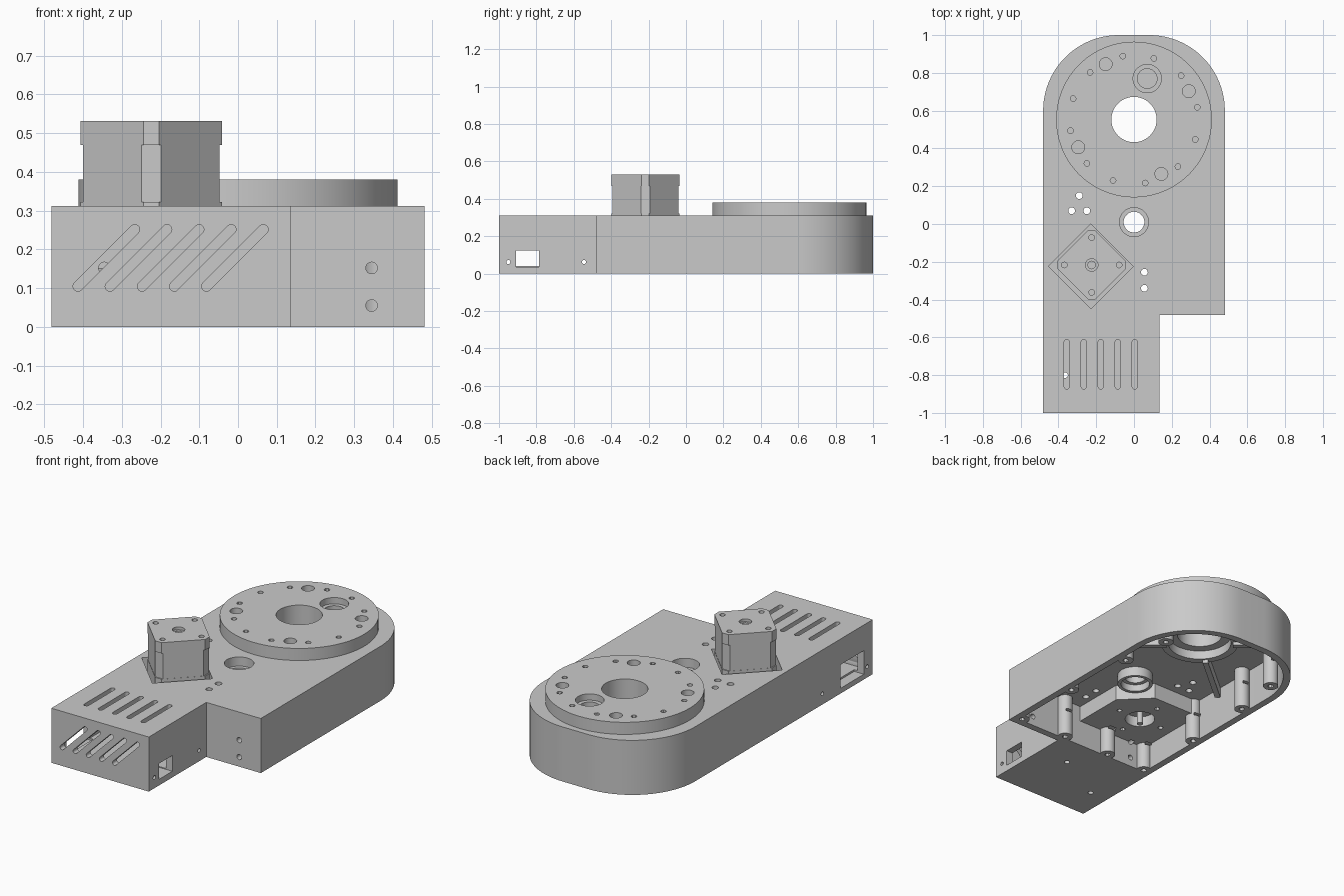
import bpy, bmesh
from math import sin, cos, pi, radians
from mathutils import Matrix, Vector

cube = bpy.data.objects.get("Cube")
if cube:
    bpy.data.objects.remove(cube, do_unlink=True)

grey = bpy.data.materials.new("light_grey")
grey.use_nodes = True
colour = (0.59, 0.59, 0.59, 1)
grey.diffuse_color = colour
grey.node_tree.nodes["Principled BSDF"].inputs["Base Color"].default_value = colour


def prism(name, pts, z0, z1):
    bm = bmesh.new()
    face = bm.faces.new([bm.verts.new((x, y, z0)) for x, y in pts])
    new = bmesh.ops.extrude_face_region(bm, geom=[face])["geom"]
    bmesh.ops.translate(bm, vec=(0, 0, z1 - z0),
                        verts=[v for v in new if isinstance(v, bmesh.types.BMVert)])
    bmesh.ops.recalc_face_normals(bm, faces=bm.faces)
    mesh = bpy.data.meshes.new(name)
    bm.to_mesh(mesh)
    bm.free()
    mesh.materials.append(grey)
    obj = bpy.data.objects.new(name, mesh)
    bpy.context.collection.objects.link(obj)
    return obj


def arc(cx, cy, r, a0, a1, n):
    return [(cx + r * cos(radians(a0 + (a1 - a0) * i / n)),
             cy + r * sin(radians(a0 + (a1 - a0) * i / n))) for i in range(n + 1)]


def cyl(x, y, r, z0, z1, n=24, name="cutter"):
    return prism(name, arc(x, y, r, 0, 360, n)[:-1], z0, z1)


def box(x0, x1, y0, y1, z0, z1, name="cutter"):
    return prism(name, [(x0, y0), (x1, y0), (x1, y1), (x0, y1)], z0, z1)


def slot(x, y0, y1, r, z0, z1):
    return prism("cutter", arc(x, y1, r, 0, 180, 8) + arc(x, y0, r, 180, 360, 8), z0, z1)


def moved(obj, matrix):
    obj.data.transform(matrix)
    return obj


def combine(target, parts, operation="DIFFERENCE"):
    """Apply a boolean for each part, then discard the helpers."""
    for part in parts:
        part.hide_render = True
        mod = target.modifiers.new("bool", "BOOLEAN")
        mod.operation, mod.solver, mod.object = operation, "EXACT", part
    graph = bpy.context.evaluated_depsgraph_get()
    mesh = bpy.data.meshes.new_from_object(target.evaluated_get(graph))
    target.modifiers.clear()
    target.data = mesh
    for part in parts:
        bpy.data.objects.remove(part, do_unlink=True)


def hole_x(y, z, r, x0, x1):
    return moved(cyl(0, 0, r, x0, x1), Matrix.Translation((0, y, z)) @ Matrix.Rotation(pi / 2, 4, "Y"))


def hole_y(x, z, r, y0, y1):
    return moved(cyl(0, 0, r, -y1, -y0), Matrix.Translation((x, 0, z)) @ Matrix.Rotation(pi / 2, 4, "X"))


TOP, WALL, ROOF, BAY_ROOF = 0.312, 0.04, 0.24, 0.272
HUB = (0, 0.553)
MOTOR = (-0.224, -0.217)

# Housing: L-notched outline with a rounded back end
back = arc(0.081, 0.6, 0.4, 0, 90, 24) + arc(-0.081, 0.6, 0.4, 90, 180, 24)
housing = prism("housing", [(-0.481, -1), (0.136, -1), (0.136, -0.481), (0.481, -0.481)] + back, 0, TOP)

# Open underside and closed electronics bay
inner = arc(0.081, 0.6, 0.36, 0, 90, 24) + arc(-0.081, 0.6, 0.36, 90, 180, 24)
combine(housing, [
    prism("cutter", [(-0.441, -0.441), (0.441, -0.441)] + inner, -0.1, ROOF),
    box(-0.441, 0.096, -0.96, -0.481, WALL, BAY_ROOF)])

# Inside structure: hub ring, bearing tube, chamfered motor block, ribs and screw posts
posts = [(-0.17, -0.425), (0.13, -0.425)]
for s in (-1, 1):
    posts += [(s * 0.43, -0.43), (s * 0.43, -0.015), (s * 0.41, 0.42), (s * 0.37, 0.71)]
ribs = []
for angle, reach in ((40, 0.46), (140, 0.46), (220, 0.56), (320, 0.56)):
    ribs.append(moved(box(0.18, reach, -0.015, 0.015, 0.18, 0.29),
                      Matrix.Translation((*HUB, 0)) @ Matrix.Rotation(radians(angle), 4, "Z")))
block = prism("cutter", [(-0.457, -0.455), (0.01, -0.455), (0.01, -0.14), (-0.14, 0.01),
                         (-0.457, 0.01)], 0.15, 0.29)
combine(housing, [cyl(*HUB, 0.21, 0.2, 0.29, 48), cyl(0, 0.01, 0.095, 0.185, 0.29, 32), block] + ribs
        + [cyl(x, y, 0.041, 0, 0.29) for x, y in posts], "UNION")

# Hub, bearing and screw openings
holes = [cyl(*HUB, 0.12, 0, 0.5, 48), cyl(*HUB, 0.17, 0, 0.25, 48),
         cyl(0, 0.01, 0.055, 0, 0.5, 32), cyl(0, 0.01, 0.077, 0.26, 0.5, 32),
         cyl(0, 0.01, 0.077, 0.1, 0.225, 32)]
holes += [cyl(x, y, 0.015, -0.1, 0.1, 12) for x, y in posts]
holes += [box(x - 0.022, x + 0.022, y, y + 0.05, 0.14, 0.155) for x, y in posts]
holes += [cyl(x, y, 0.018, 0.2, 0.5, 16) for x, y in
          [(-0.33, 0.07), (-0.25, 0.07), (-0.29, 0.15), (0.055, -0.255), (0.055, -0.34)]]
holes += [cyl(x, y, 0.015, -0.1, 0.1, 16) for x, y in [(-0.055, -0.63), (-0.365, -0.8)]]

# Motor pocket, shaft hole and mounting screws
mx, my = MOTOR
holes += [cyl(mx - 0.004, my - 0.007, 0.224, 0.21, 0.5, 4), cyl(mx, my, 0.08, 0.1, 0.25, 32)]
holes += [cyl(mx + 0.145 * cos(a), my + 0.145 * sin(a), 0.014, 0.1, 0.25, 12)
          for a in (0, pi / 2, pi, 3 * pi / 2)]

# Vent slots in the top and slanted vents in the front
for i in range(5):
    holes.append(slot(-0.356 + 0.09 * i, -0.86, -0.625, 0.014, 0.2, 0.5))
    vent = slot(0, -0.104, 0.104, 0.0125, -0.05, 0.05)
    holes.append(moved(vent, Matrix.Translation((-0.34 + 0.083 * i, -1, 0.178))
                       @ Matrix.Rotation(pi / 2, 4, "X") @ Matrix.Rotation(-pi / 4, 4, "Z")))

# Connector windows and side holes
holes += [box(0.05, 0.2, -0.91, -0.787, 0.035, 0.125), box(-0.6, -0.42, -0.92, -0.71, 0.03, 0.165)]
holes += [hole_x(y, 0.062, 0.011, -0.6, 0.2) for y in (-0.95, -0.545)]
holes += [hole_y(x, z, 0.015, -0.5, -0.42) for x in (-0.345, 0.345) for z in (0.055, 0.152)]
combine(housing, holes)

# Turntable disc with its ring of holes
disc = cyl(*HUB, 0.412, TOP, 0.381, 96, "turntable")
cuts = [cyl(*HUB, 0.12, 0, 0.5, 48), cyl(0.07, 0.77, 0.075, 0.345, 0.5, 32),
        cyl(0.07, 0.77, 0.052, 0.2, 0.5, 32)]
cuts += [cyl(x, y, 0.034, 0.2, 0.5, 20) for x, y in
         [(-0.15, 0.846), (0.29, 0.703), (-0.295, 0.406), (0.145, 0.265)]]
cuts += [cyl(HUB[0] + 0.341 * cos(radians(a)), HUB[1] + 0.341 * sin(radians(a)), 0.015, 0.2, 0.5, 12)
         for a in (11, 43, 72, 100, 133, 161, 190, 223, 251, 280, 313, 342)]
combine(disc, cuts)


# Motor: chamfered square stack turned by 45 degrees, with its shaft below
def stack(name, half, c, z0, z1):
    pts = []
    for k in range(4):
        for p in ((half, half - c), (half - c, half)):
            v = Matrix.Rotation(pi / 4 + k * pi / 2, 2) @ Vector(p)
            pts.append((mx + v.x, my + v.y))
    return prism(name, pts, z0, z1)


stack("motor_front_cap", 0.143, 0.028, 0.21, 0.322)
stack("motor_body", 0.142, 0.035, 0.322, 0.47)
cyl(mx, my, 0.017, 0.12, 0.21, 24, "motor_shaft")
cap = stack("motor_rear_cap", 0.143, 0.028, 0.47, 0.531)
recess = [cyl(mx, my, 0.033, 0.515, 0.6), cyl(mx, my, 0.02, 0.49, 0.6)]
for k in range(4):
    recess.append(cyl(mx + 0.145 * cos(k * pi / 2), my + 0.145 * sin(k * pi / 2), 0.015, 0.51, 0.6, 16))
combine(cap, recess)

# Smooth the round walls and keep the edges crisp
for obj in bpy.context.scene.objects:
    obj.select_set(obj.type == "MESH")
bpy.context.view_layer.objects.active = housing
bpy.ops.object.shade_smooth_by_angle(angle=radians(30))
